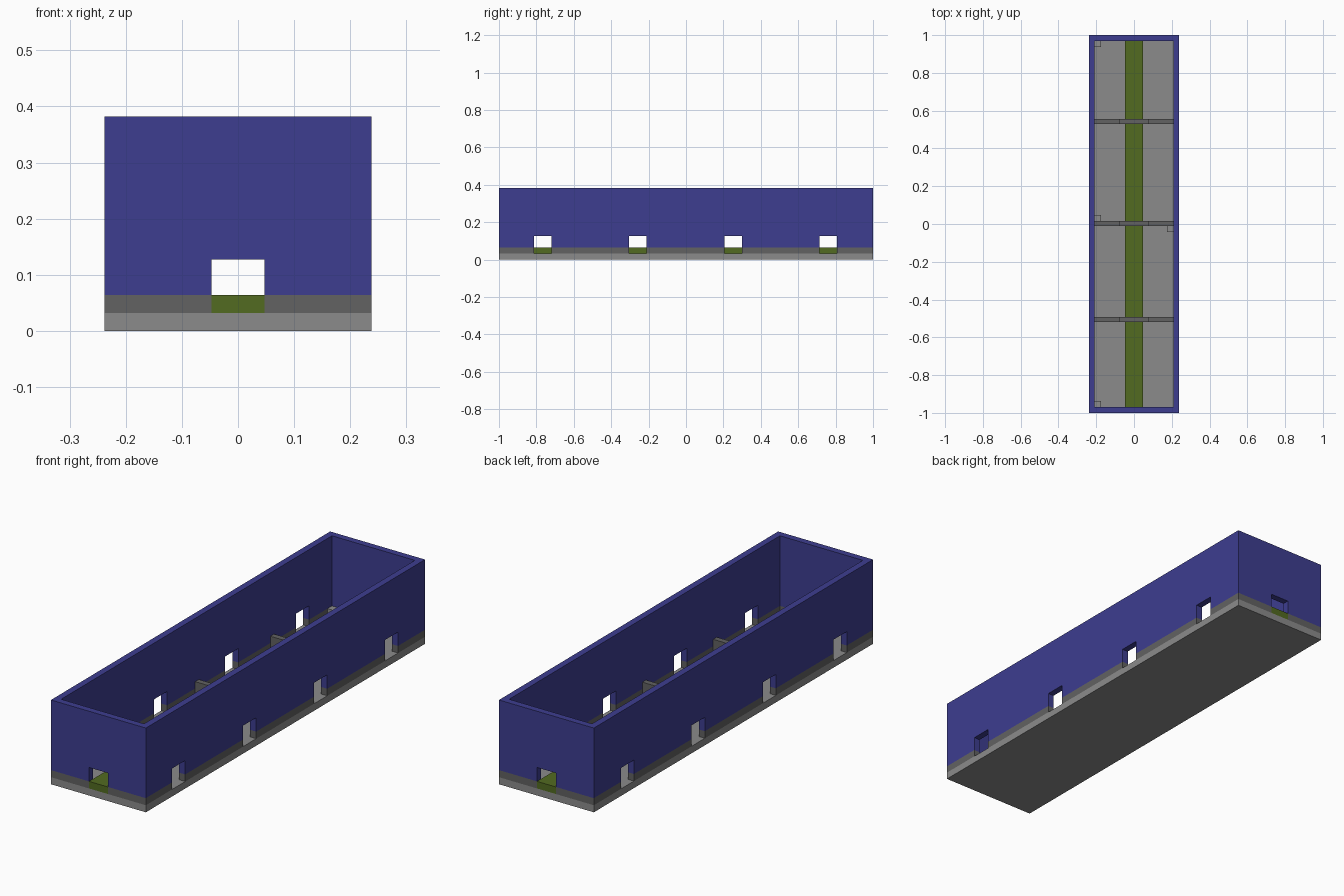
import bpy, bmesh
from mathutils import Matrix, Vector

cube = bpy.data.objects.get("Cube")
if cube:
    bpy.data.objects.remove(cube, do_unlink=True)

# Main dimensions
HALF_X, HALF_Y, THICK = 0.238, 1.0, 0.03
FLOOR, PLINTH, DOOR_TOP, TOP = 0.032, 0.064, 0.127, 0.382
IN_X, IN_Y = HALF_X - THICK, HALF_Y - THICK
DOOR = 0.047
SIDE_DOORS = (-0.765, -0.257, 0.252, 0.76)


def material(name, colour):
    m = bpy.data.materials.new(name)
    m.use_nodes = True
    rgba = (*colour, 1)
    m.diffuse_color = rgba
    m.node_tree.nodes["Principled BSDF"].inputs["Base Color"].default_value = rgba
    return m


BLUE = material("wall blue", (0.047, 0.047, 0.28))
GREY = material("floor grey", (0.26, 0.26, 0.26))
DARK = material("stone dark grey", (0.122, 0.122, 0.122))
GREEN = material("path green", (0.085, 0.145, 0.015))


def boxes(name, mat, spans):
    """One object made of boxes, each given as a low and a high corner."""
    bm = bmesh.new()
    for low, high in spans:
        low, high = Vector(low), Vector(high)
        place = Matrix.Translation((low + high) / 2) @ Matrix.Diagonal((*(high - low), 1))
        bmesh.ops.create_cube(bm, size=1, matrix=place)
    mesh = bpy.data.meshes.new(name)
    bm.to_mesh(mesh)
    bm.free()
    obj = bpy.data.objects.new(name, mesh)
    bpy.context.collection.objects.link(obj)
    if mat:
        mesh.materials.append(mat)
    return obj


def cut(obj, cutters):
    """Subtract every cutter and bake the result."""
    bpy.context.view_layer.objects.active = obj
    for cutter in cutters:
        mod = obj.modifiers.new("opening", 'BOOLEAN')
        mod.operation, mod.solver, mod.object = 'DIFFERENCE', 'EXACT', cutter
        bpy.ops.object.modifier_apply(modifier=mod.name)


# Foundation slab and raised path along the middle
boxes("base_slab", GREY, [((-HALF_X, -HALF_Y, 0), (HALF_X, HALF_Y, FLOOR))])
boxes("centre_path", GREEN, [((-DOOR, -HALF_Y, FLOOR), (DOOR, HALF_Y, PLINTH))])

# Outer walls on a stone plinth, hollowed out and pierced by doorways
plinth = boxes("wall_plinth", DARK, [((-HALF_X, -HALF_Y, FLOOR), (HALF_X, HALF_Y, PLINTH))])
walls = boxes("outer_walls", BLUE, [((-HALF_X, -HALF_Y, PLINTH), (HALF_X, HALF_Y, TOP))])
cutters = [boxes("interior_cutter", None, [((-IN_X, -IN_Y, -1), (IN_X, IN_Y, 1))]),
           boxes("end_door_cutter", None, [((-DOOR, -2, -1), (DOOR, 2, DOOR_TOP))])]
for y in SIDE_DOORS:
    cutters.append(boxes("side_door_cutter", None,
                         [((-1, y - DOOR, -1), (1, y + DOOR, DOOR_TOP))]))
for obj in (plinth, walls):
    cut(obj, cutters)
for cutter in cutters:
    bpy.data.objects.remove(cutter, do_unlink=True)

# Low cross walls, each with a gateway over the path
GATE, GATE_TOP, LOW_TOP = 0.078, 0.143, 0.095
for i, y in enumerate((-0.505, 0.003, 0.542), 1):
    a, b = y - 0.013, y + 0.013
    boxes(f"cross_wall_{i}", DARK, [((-IN_X, a, FLOOR), (-GATE, b, LOW_TOP)),
                                    ((GATE, a, FLOOR), (IN_X, b, LOW_TOP))])
    boxes(f"gateway_{i}", DARK, [((-GATE, a, FLOOR), (-DOOR, b, DOOR_TOP)),
                                 ((DOOR, a, FLOOR), (GATE, b, DOOR_TOP)),
                                 ((-GATE, a, DOOR_TOP), (GATE, b, GATE_TOP))])

# Small corner blocks on the floor
S = 0.032
for i, (x, y) in enumerate(((-IN_X, IN_Y - S), (-IN_X, 0.016),
                            (IN_X - S, -0.01 - S), (-IN_X, -IN_Y)), 1):
    boxes(f"corner_block_{i}", GREY, [((x, y, FLOOR), (x + S, y + S, PLINTH))])
